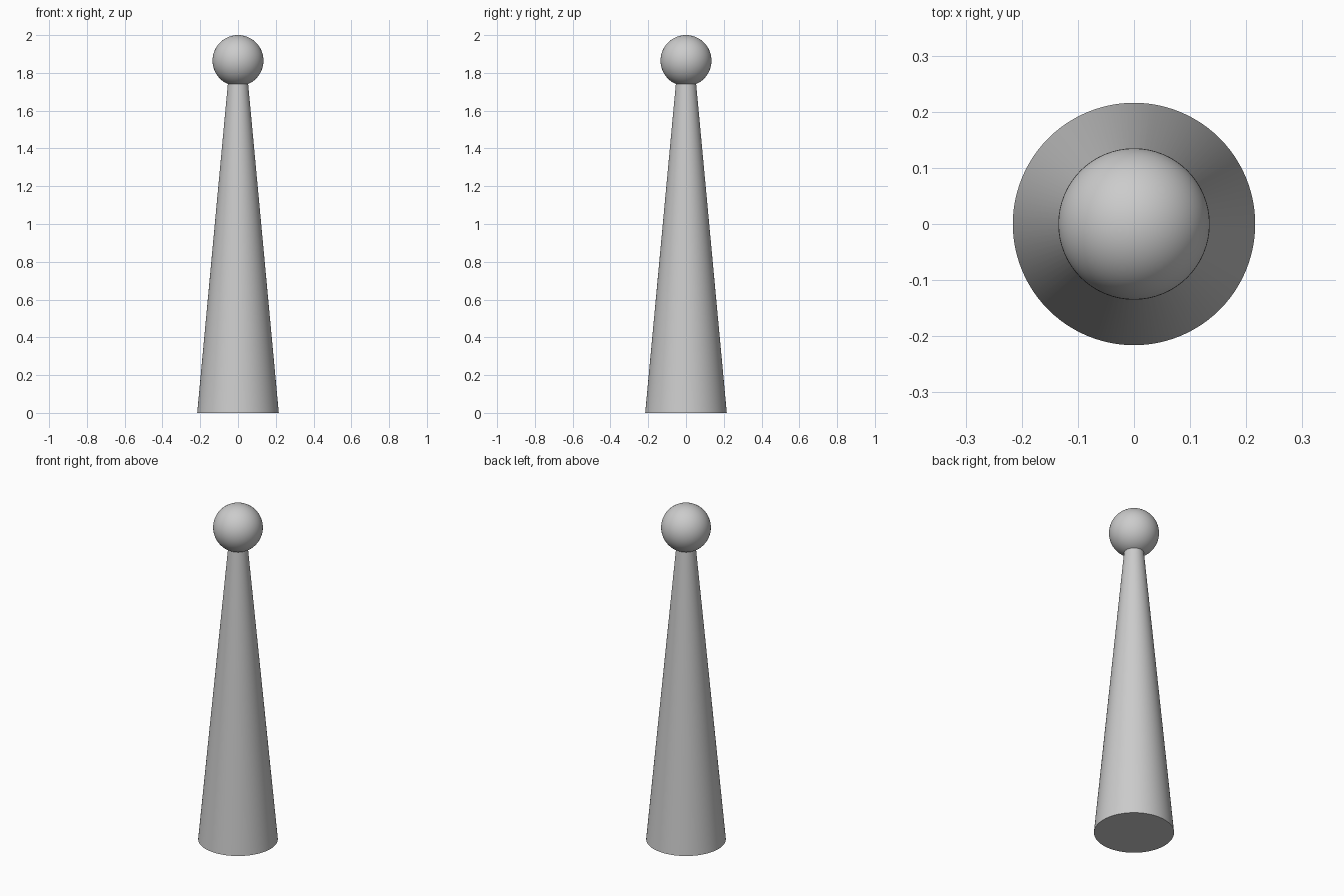
import bpy
import math

cube = bpy.data.objects.get("Cube")
if cube:
    bpy.data.objects.remove(cube, do_unlink=True)

# Single plain grey
GREY = (0.6, 0.6, 0.6, 1.0)
grey = bpy.data.materials.new("plain_grey")
grey.use_nodes = True
grey.diffuse_color = GREY
grey.node_tree.nodes["Principled BSDF"].inputs["Base Color"].default_value = GREY


def finish(name):
    """Name the active part, colour it and smooth it, keeping rims sharp."""
    part = bpy.context.object
    part.name = name
    part.data.materials.append(grey)
    bpy.ops.object.shade_smooth_by_angle(angle=math.radians(35))


# Tapered body, its narrow end tucked into the ball
body_height = 1.76
bpy.ops.mesh.primitive_cone_add(vertices=96, radius1=0.216, radius2=0.052,
                                depth=body_height, location=(0, 0, body_height / 2))
finish("tapered_body")

# Ball on top
ball_radius = 0.135
bpy.ops.mesh.primitive_uv_sphere_add(segments=64, ring_count=32, radius=ball_radius,
                                     location=(0, 0, 2 - ball_radius))
finish("top_ball")
